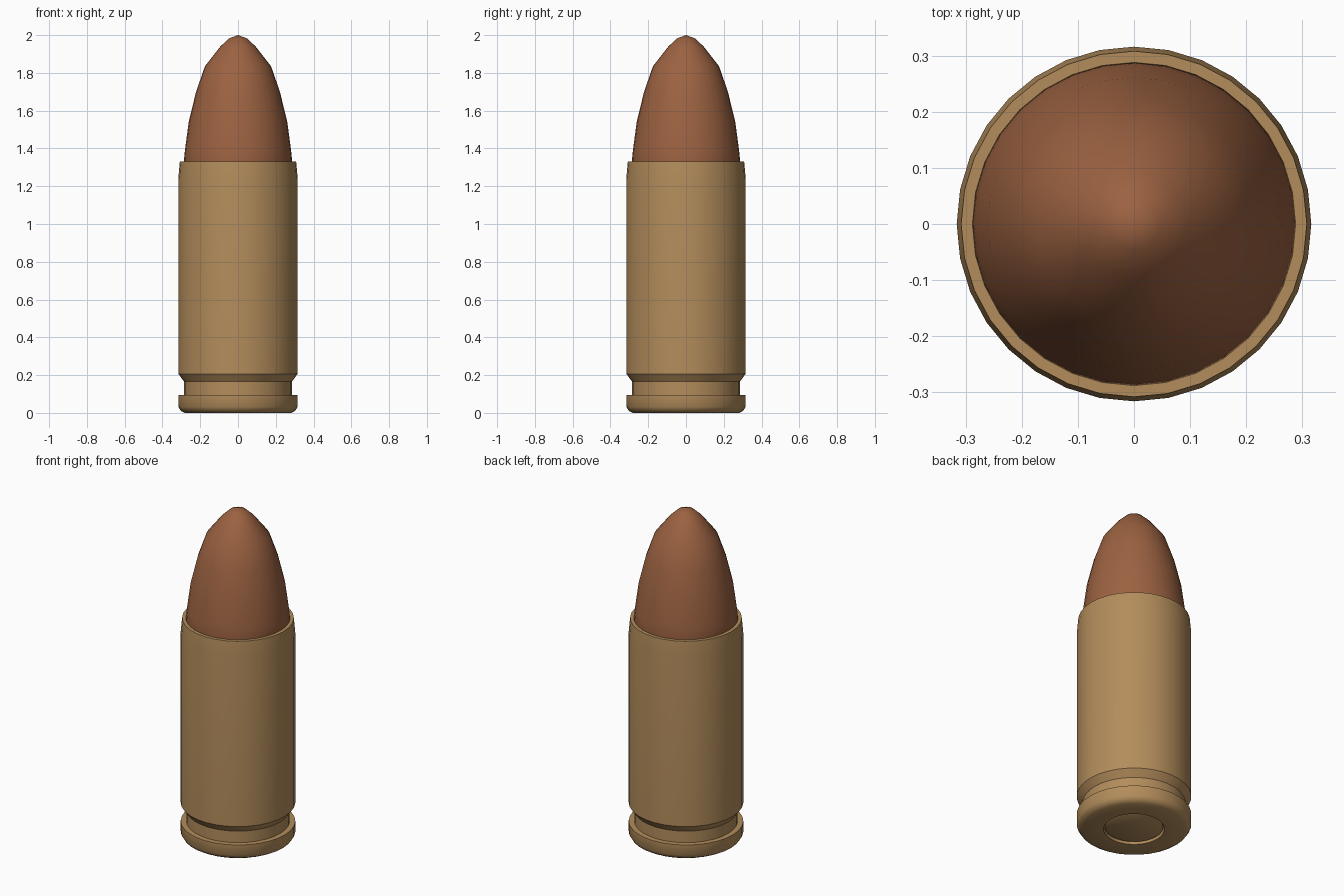
import bpy, math

SIDES = 32

cube = bpy.data.objects.get("Cube")
if cube:
    bpy.data.objects.remove(cube, do_unlink=True)


def make_material(name, color):
    mat = bpy.data.materials.new(name)
    mat.use_nodes = True
    mat.diffuse_color = color
    mat.node_tree.nodes["Principled BSDF"].inputs["Base Color"].default_value = color
    return mat


def lathe(name, profile, mat, angle):
    """Spin (radius, height) points about z; zero radius closes to a point."""
    verts, faces, rings = [], [], []
    for r, z in profile:
        start = len(verts)
        count = SIDES if r > 0 else 1
        for i in range(count):
            a = 2 * math.pi * i / SIDES
            verts.append((r * math.cos(a), r * math.sin(a), z))
        rings.append([start + i % count for i in range(SIDES)])
    for low, high in zip(rings, rings[1:]):
        for i in range(SIDES):
            j = (i + 1) % SIDES
            quad = [low[i], low[j], high[j], high[i]]
            faces.append(list(dict.fromkeys(quad)))
    mesh = bpy.data.meshes.new(name)
    mesh.from_pydata(verts, [], faces)
    mesh.materials.append(mat)
    obj = bpy.data.objects.new(name, mesh)
    bpy.context.collection.objects.link(obj)
    bpy.ops.object.select_all(action='DESELECT')
    obj.select_set(True)
    bpy.context.view_layer.objects.active = obj
    bpy.ops.object.shade_smooth_by_angle(angle=math.radians(angle))
    return obj


brass = make_material("brass", (0.45, 0.265, 0.106, 1))
copper = make_material("copper", (0.33, 0.122, 0.053, 1))

# Case: primer pocket, rim, extractor groove, wall and mouth
lathe("case", [
    (0, 0.03), (0.168, 0.03), (0.168, 0), (0.283, 0), (0.304, 0.012),
    (0.316, 0.032), (0.316, 0.095), (0.285, 0.095), (0.285, 0.165),
    (0.316, 0.207), (0.316, 1.24), (0.308, 1.33), (0.288, 1.33), (0.27, 1.25),
], brass, 35)

# Primer cup set just inside the pocket
lathe("primer", [
    (0, 0.006), (0.15, 0.006), (0.16, 0.012), (0.16, 0.03),
][::1], brass, 35)

# Rounded nose seated in the mouth
lathe("nose", [
    (0.27, 1.2), (0.287, 1.33), (0.281, 1.39), (0.261, 1.54), (0.222, 1.7),
    (0.175, 1.835), (0.093, 1.94), (0.047, 1.983), (0, 2.0),
], copper, 60)
